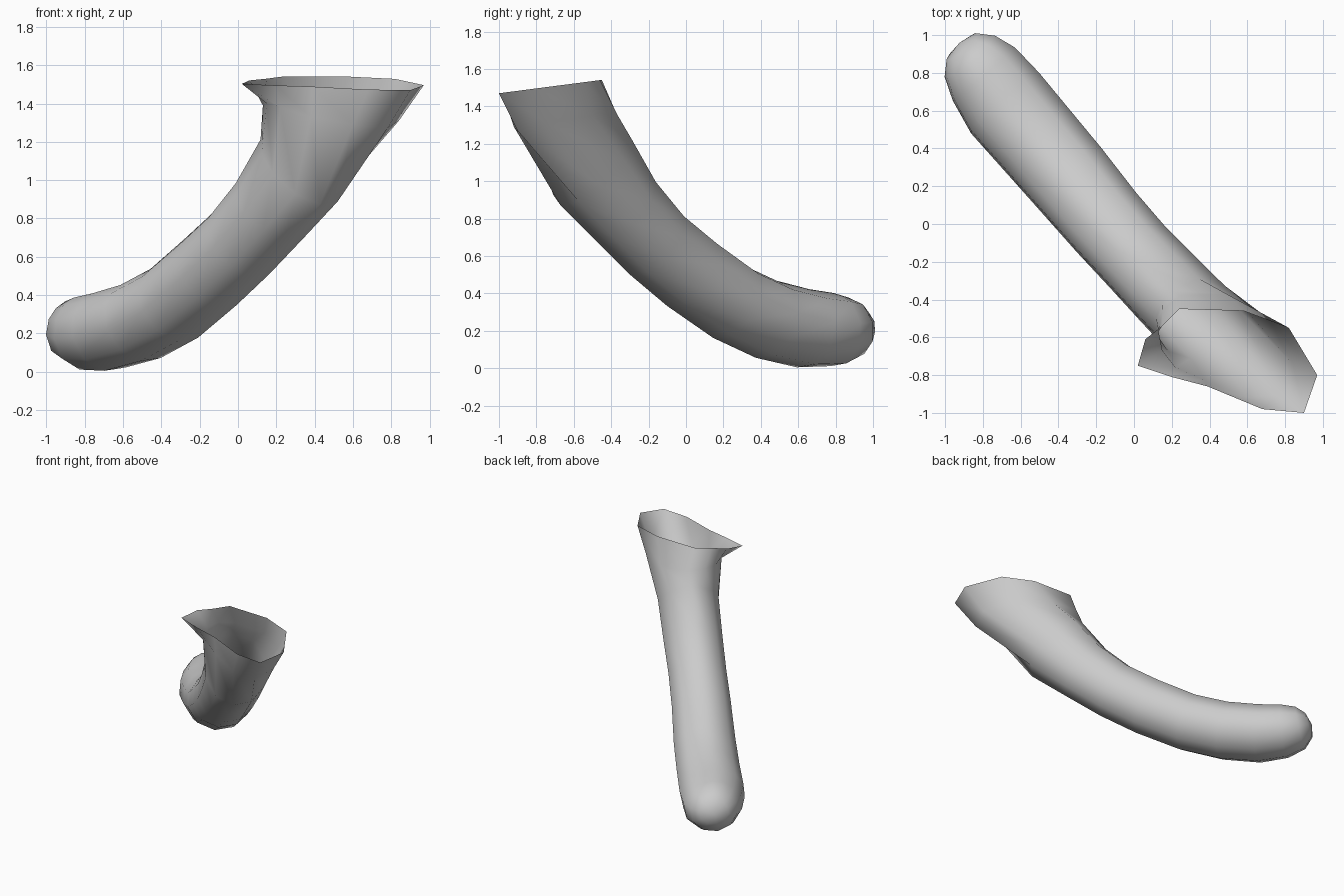
import bpy, bmesh
from math import sin, cos, radians
from mathutils import Vector

if "Cube" in bpy.data.objects:
    bpy.data.objects.remove(bpy.data.objects["Cube"])

ALONG = Vector((0.652, -0.758, 0))    # horizontal heading of the tube
SIDE = Vector((0.758, 0.652, 0))      # across the tube
UP = Vector((0, 0, 1))
ANGLES = [0, 40, 80, 120, 155, 190, 225, 260, 290, 315, 338]

# stations: distance along, sideways shift, height, half width, half depth
STATIONS = [
    (-1.305, -.075, .235, .11, .09),
    (-1.24, -.08, .22, .175, .16),
    (-1.12, -.085, .205, .22, .197),
    (-.93, -.10, .212, .245, .212),
    (-.67, -.10, .26, .24, .215),
    (-.40, -.10, .355, .235, .215),
    (-.10, -.105, .52, .225, .22),
    (.148, -.10, .675, .22, .22),
    (.38, -.088, .86, .225, .235),
    (.595, -.075, 1.07, .23, .28),
]
# neck just under the lip, and the flared open rim
NECK = [(.24, -.38, 1.38), (.49, -.37, 1.36), (.71, -.50, 1.35), (.84, -.74, 1.31),
        (.78, -.90, 1.27), (.60, -.92, 1.29), (.38, -.83, 1.33), (.22, -.76, 1.38),
        (.15, -.67, 1.40), (.13, -.57, 1.39), (.15, -.46, 1.39)]
RIM = [(.24, -.45), (.58, -.46), (.82, -.55), (.97, -.80), (.90, -1.0), (.68, -.98),
       (.39, -.86), (.20, -.81), (.02, -.75), (.06, -.61), (.15, -.54)]

bm = bmesh.new()
rings = []

# rounded tube rings, each square to the path
for i, (u, v, z, rv, rw) in enumerate(STATIONS):
    a, b = STATIONS[max(i - 1, 0)], STATIONS[min(i + 1, len(STATIONS) - 1)]
    t = (ALONG * (b[0] - a[0]) + UP * (b[2] - a[2])).normalized()
    n = SIDE.cross(t)
    if n.z < 0:
        n.negate()
    c = ALONG * u + SIDE * v + UP * z
    rings.append([bm.verts.new(c + SIDE * rv * sin(radians(d)) + n * rw * cos(radians(d)))
                  for d in ANGLES])

rings.append([bm.verts.new(p) for p in NECK])
rings.append([bm.verts.new((x, y, 1.6 + 0.13 * y)) for x, y in RIM])

# skin between rings
n = len(ANGLES)
for r0, r1 in zip(rings, rings[1:]):
    for j in range(n):
        k = (j + 1) % n
        bm.faces.new((r0[j], r0[k], r1[k], r1[j]))

# closed rounded end
tip = bm.verts.new(ALONG * -1.33 + SIDE * -.075 + UP * .235)
for j in range(n):
    bm.faces.new((tip, rings[0][(j + 1) % n], rings[0][j]))

bmesh.ops.recalc_face_normals(bm, faces=bm.faces)
for f in bm.faces:
    f.smooth = True
mesh = bpy.data.meshes.new("curved_tube")
bm.to_mesh(mesh)
bm.free()
tube = bpy.data.objects.new("curved_tube", mesh)
bpy.context.collection.objects.link(tube)
